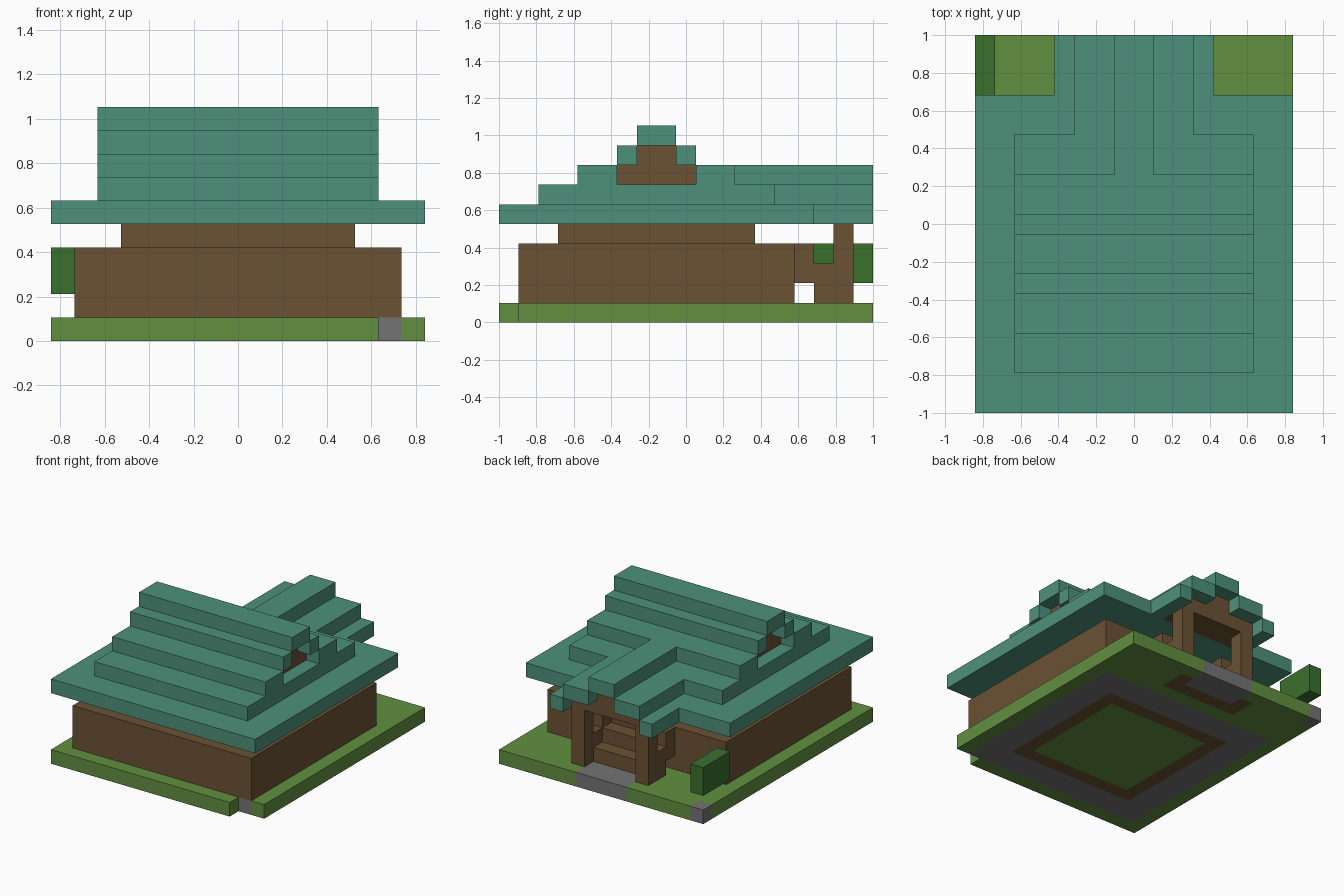
import bpy, bmesh
from mathutils import Vector

cube = bpy.data.objects.get("Cube")
if cube:
    bpy.data.objects.remove(cube)

UNIT = 2 / 19           # block size
W, D = 16, 19           # plot width and depth in blocks


def material(name, rgb):
    m = bpy.data.materials.new(name)
    m.use_nodes = True
    m.diffuse_color = (*rgb, 1)
    m.node_tree.nodes["Principled BSDF"].inputs["Base Color"].default_value = (*rgb, 1)
    return m


grass = material("grass_green", (.122, .275, .051))
leaf = material("leaf_green", (.042, .162, .027))
wood = material("brown_wood", (.147, .084, .034))
stone = material("grey_stone", (.178, .175, .178))
tile = material("teal_tile", (.076, .283, .193))

cells = {}              # block position -> part name
parts = {}              # part name -> material


def fill(name, mat, x, y, z, mirror=False):
    """Fill a box of blocks; later parts replace earlier ones."""
    parts[name] = mat
    for i in range(*x):
        for j in range(*y):
            for k in range(*z):
                cells[i, j, k] = name
                if mirror:
                    cells[W - 1 - i, j, k] = name


# Ground slab with its notched front row, stone footing and path
fill("ground", grass, (0, W), (1, D), (0, 1))
fill("ground", grass, (0, 14), (0, 1), (0, 1))
fill("footing", stone, (1, 15), (1, 15), (0, 1))
fill("path", stone, (6, 10), (17, D), (0, 1))
fill("corner_stone", stone, (0, 1), (18, D), (0, 1))
fill("inner_wall", wood, (3, 13), (3, 13), (0, 1))
fill("inner_ground", grass, (4, 12), (4, 12), (0, 1))

# Raised platform and the wall below the eaves
fill("platform", wood, (1, 15), (1, 15), (1, 4))
fill("upper_wall", wood, (3, 13), (3, 13), (4, 5))

# Stair with stepped side rails and porch posts
fill("stair", wood, (6, 10), (16, 17), (0, 2))
fill("stair", wood, (6, 10), (15, 16), (2, 3))
fill("stair_rails", wood, (5, 6), (16, 17), (0, 3), True)
fill("stair_rails", wood, (5, 6), (15, 16), (2, 4), True)
fill("porch_posts", wood, (5, 6), (17, 18), (0, 5), True)

# Hanging bush
fill("bush", leaf, (0, 1), (16, D), (2, 4))

# Main roof: eaves, stepped slopes and ridge
fill("eaves", tile, (0, W), (0, 16), (5, 6))
fill("main_roof", tile, (2, 14), (2, 14), (6, 7))
for z, front, depth in ((7, 4, 2), (8, 6, 1)):
    for y in (front, W - front - depth):
        fill("main_roof", tile, (2, 14), (y, y + depth), (z, z + 1))
fill("main_roof", tile, (2, 14), (7, 9), (9, 10))
fill("main_gable", wood, (3, 13), (6, 10), (7, 8))
fill("main_gable", wood, (3, 13), (7, 9), (8, 9))

# Porch roof running to the back, with a recessed gable
fill("porch_roof", tile, (4, 5), (16, D), (5, 6), True)
fill("porch_roof", tile, (5, 7), (14, D), (6, 7), True)
fill("porch_roof", tile, (7, 9), (12, D), (7, 8))
fill("porch_gable", wood, (5, 11), (16, 18), (5, 6))
fill("porch_gable", wood, (7, 9), (14, 18), (6, 7))


def build(name, mat):
    """Make the exposed block faces of one part and merge the flat ones."""
    bm = bmesh.new()
    for cell in [c for c, n in cells.items() if n == name]:
        for axis in range(3):
            b, c = (axis + 1) % 3, (axis + 2) % 3
            for side in (0, 1):
                near = list(cell)
                near[axis] += 2 * side - 1
                if tuple(near) in cells:
                    continue
                quad = []
                for u, v in ((0, 0), (1, 0), (1, 1), (0, 1)):
                    p = Vector(cell)
                    p[axis] += side
                    p[b] += u
                    p[c] += v
                    quad.append(bm.verts.new((p - Vector((W / 2, D / 2, 0))) * UNIT))
                bm.faces.new(quad if side else quad[::-1])
    bmesh.ops.remove_doubles(bm, verts=bm.verts, dist=UNIT / 100)
    bmesh.ops.dissolve_limit(bm, angle_limit=.01, verts=bm.verts, edges=bm.edges)
    mesh = bpy.data.meshes.new(name)
    bm.to_mesh(mesh)
    bm.free()
    mesh.materials.append(mat)
    bpy.context.collection.objects.link(bpy.data.objects.new(name, mesh))


for part, mat in parts.items():
    build(part, mat)
